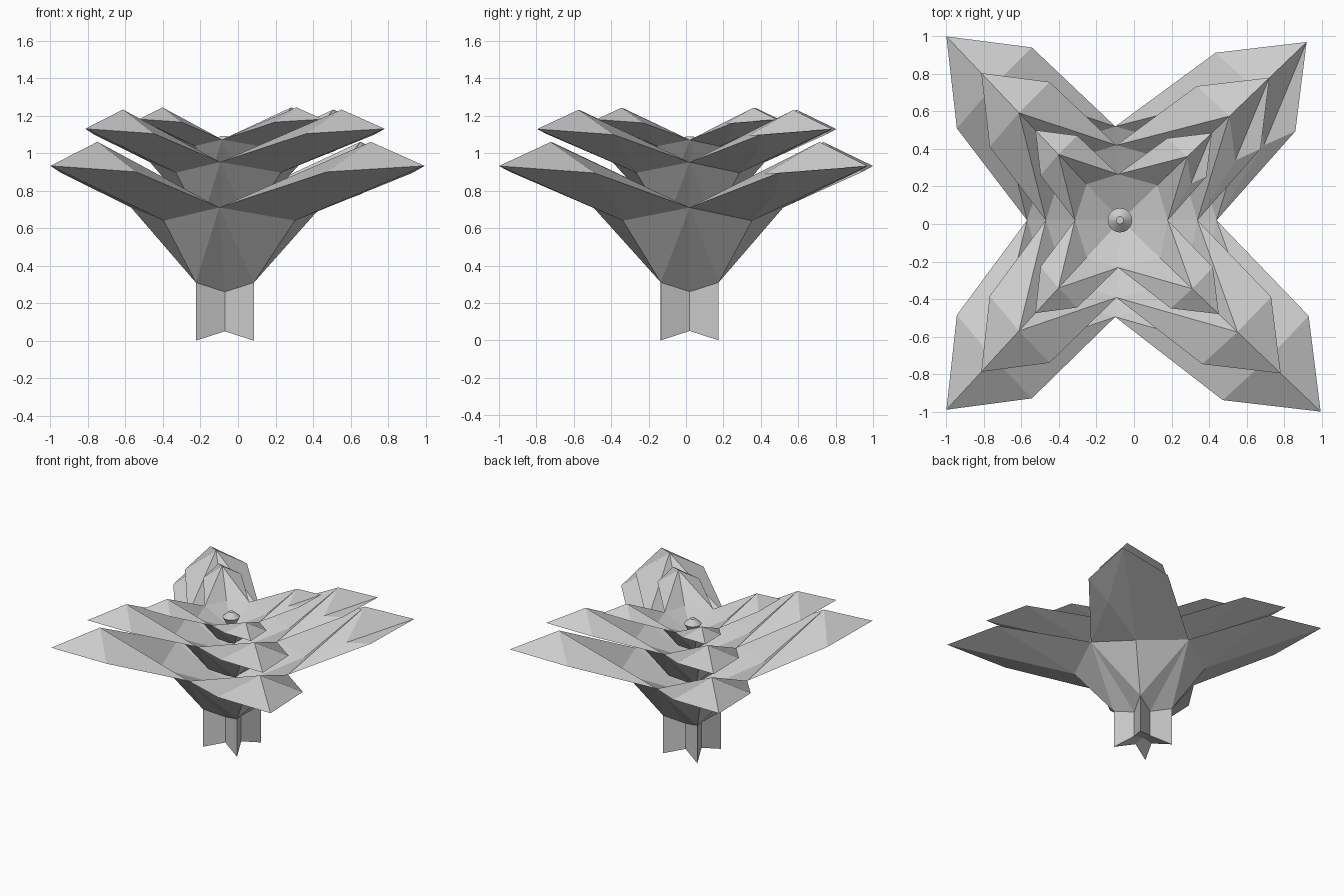
import bpy, bmesh
from mathutils import Vector

if "Cube" in bpy.data.objects:
    bpy.data.objects.remove(bpy.data.objects["Cube"])

C = (-0.07, 0.02)                      # plant axis
# leaf tips and the notches between them, relative to the axis (going round)
TIPS = [(-0.93, -1.01), (1.065, -1.02), (0.99, 0.95), (-0.93, 0.98)]
NOTCH = [(-0.03, -0.515), (0.51, 0.0), (-0.03, 0.50), (-0.50, 0.0)]
SIGN = [(-1, -1), (1, -1), (1, 1), (-1, 1)]
AXES = [(0, -1), (1, 0), (0, 1), (-1, 0)]


def finish(bm, name):
    bmesh.ops.remove_doubles(bm, verts=bm.verts, dist=1e-5)
    bmesh.ops.recalc_face_normals(bm, faces=bm.faces)
    me = bpy.data.meshes.new(name)
    bm.to_mesh(me)
    bm.free()
    ob = bpy.data.objects.new(name, me)
    bpy.context.collection.objects.link(ob)
    return ob


def star_layer(name, s, z0):
    """Four pointed leaf whorl: keeled underside, ridged top, sunken cup."""
    bm = bmesh.new()

    def v(x, y, z):
        return bm.verts.new((C[0] + x * s, C[1] + y * s, z0 + z * s))

    tip = [v(x, y, 0.222) for x, y in TIPS]
    peak = [v(x * 0.73, y * 0.73, 0.35) for x, y in TIPS]
    keel = [v(x * 0.35, y * 0.35, -0.07) for x, y in TIPS]
    cup = [v(x * 0.4, y * 0.4, -0.03) for x, y in TIPS]
    sh_y = [v(x * 0.51, y * 0.94, 0.19) for x, y in TIPS]
    sh_x = [v(x * 0.94, y * 0.5, 0.185) for x, y in TIPS]
    # the back right leaf has a fold above and a droop below its right edge
    fold = v(TIPS[2][0] * 0.77, TIPS[2][1] * 0.42, 0.18)
    droop = v(TIPS[2][0] * 0.73, TIPS[2][1] * 0.48, 0.07)
    notch = [v(x, y, 0.0) for x, y in NOTCH]
    foot = [v(x * 0.155, y * 0.155, -0.40) for x, y in SIGN]
    foot_n = [v(x * 0.085, y * 0.085, -0.45) for x, y in AXES]
    mid = v(0, 0, -0.24)

    for i in range(4):
        for n in (i - 1, i):
            # shoulder lying on the side of this notch
            sh = sh_y[i] if n % 2 == 0 else sh_x[i]
            a = notch[n]
            faces = [(foot[i], foot_n[n], a), (foot[i], a, keel[i]),
                     (a, cup[i], peak[i]), (a, mid, cup[i])]
            if sh is sh_x[2]:
                faces += [(a, peak[i], fold), (a, fold, sh),
                          (fold, peak[i], tip[i]), (fold, tip[i], sh),
                          (keel[i], a, droop), (keel[i], droop, tip[i]),
                          (a, sh, droop), (droop, sh, tip[i])]
            else:
                faces += [(a, peak[i], sh), (sh, peak[i], tip[i]),
                          (keel[i], a, sh), (keel[i], sh, tip[i])]
            for f in faces:
                bm.faces.new(f)
    return finish(bm, name)


def stem():
    """Star section stalk with notched foot."""
    bm = bmesh.new()

    def ring(zc, zn):
        r = []
        for (sx, sy), (ax, ay) in zip(SIGN, AXES):
            r.append(bm.verts.new((C[0] + sx * 0.155, C[1] + sy * 0.155, zc)))
            r.append(bm.verts.new((C[0] + ax * 0.085, C[1] + ay * 0.085, zn)))
        return r

    lo, hi = ring(0.0, 0.05), ring(0.31, 0.26)
    c = bm.verts.new((C[0], C[1], 0.07))
    for i in range(8):
        j = (i + 1) % 8
        bm.faces.new((lo[i], lo[j], hi[j], hi[i]))
        bm.faces.new((lo[j], lo[i], c))
    return finish(bm, "stem")


def bud():
    """Small button with a low top and a pointed underside."""
    bm = bmesh.new()
    rings = []
    for r, z in ((0.02, 0.96), (0.065, 1.05), (0.02, 1.09)):
        res = bmesh.ops.create_circle(bm, cap_ends=False, segments=20, radius=r)
        for p in res["verts"]:
            p.co += Vector((C[0] - 0.005, C[1], z))
        rings.append(res["verts"])
    for lo, hi in zip(rings, rings[1:]):
        for i in range(20):
            j = (i + 1) % 20
            bm.faces.new((lo[i], lo[j], hi[j], hi[i]))
    bm.faces.new(rings[-1])
    return finish(bm, "bud")


stem()
star_layer("lower_leaves", 1.0, 0.71)
star_layer("middle_leaves", 0.80, 0.952)
star_layer("upper_leaves", 0.49, 1.072)
bud()
